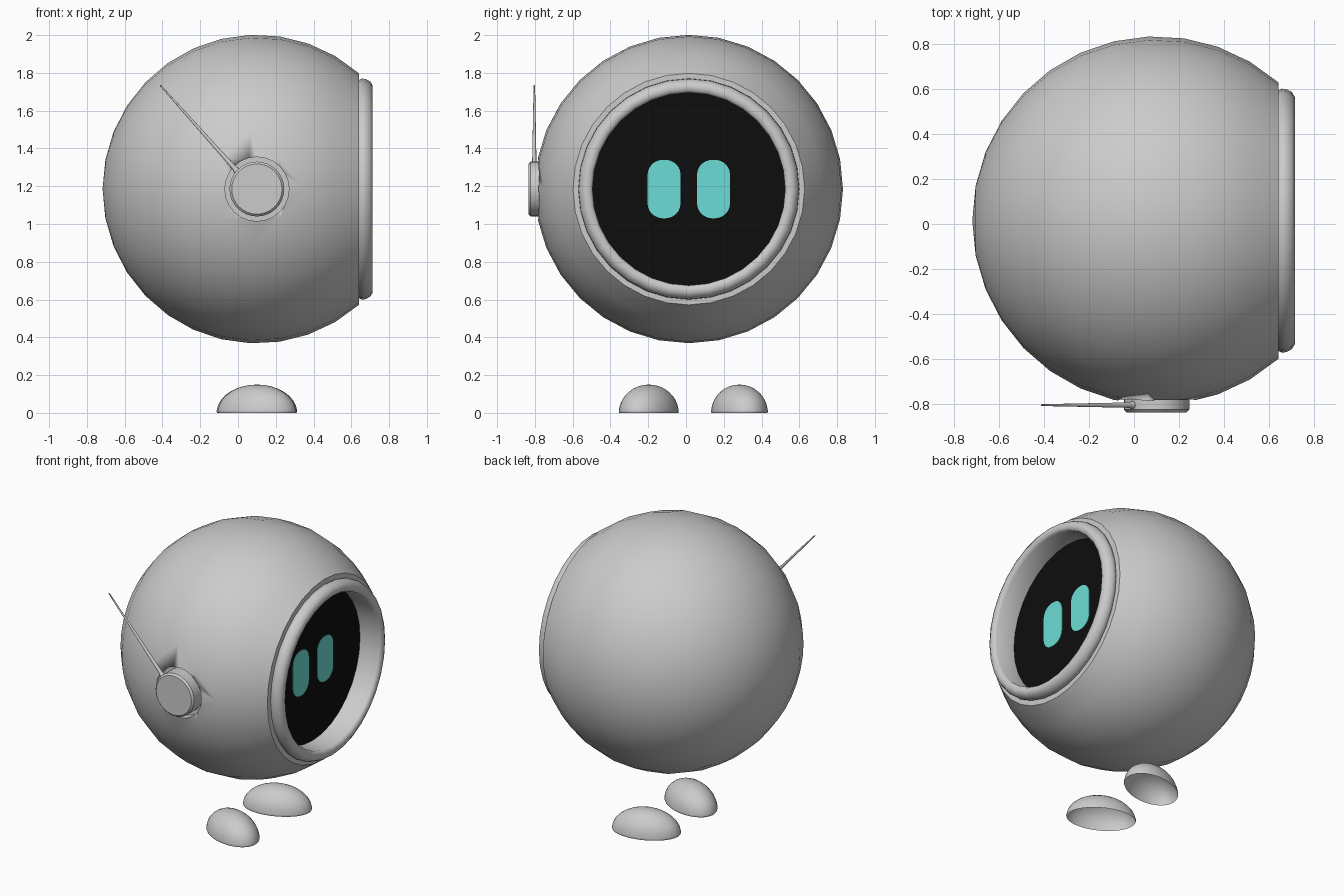
import bpy, bmesh, math
from mathutils import Vector, Matrix

if "Cube" in bpy.data.objects:
    bpy.data.objects.remove(bpy.data.objects["Cube"])

CX, CY, CZ, R = 0.10, 0.015, 1.185, 0.817


def material(name, rgb):
    m = bpy.data.materials.new(name)
    m.diffuse_color = (*rgb, 1)
    m.use_nodes = True
    m.node_tree.nodes["Principled BSDF"].inputs["Base Color"].default_value = m.diffuse_color
    return m


def make_object(name, bm, mat=None, angle=35):
    bmesh.ops.recalc_face_normals(bm, faces=bm.faces[:])
    me = bpy.data.meshes.new(name)
    bm.to_mesh(me)
    bm.free()
    ob = bpy.data.objects.new(name, me)
    bpy.context.collection.objects.link(ob)
    if mat:
        me.materials.append(mat)
    bpy.ops.object.select_all(action='DESELECT')
    ob.select_set(True)
    bpy.context.view_layer.objects.active = ob
    bpy.ops.object.shade_smooth_by_angle(angle=math.radians(angle))
    return ob


def lathe(name, profile, matrix, steps=32, mat=None, closed=False, angle=35):
    """Spin (radius, height) points about local z, then place with matrix."""
    bm = bmesh.new()
    vs = [bm.verts.new((r, 0, h)) for r, h in profile]
    pairs = list(zip(vs, vs[1:])) + ([(vs[-1], vs[0])] if closed else [])
    es = [bm.edges.new(p) for p in pairs]
    bmesh.ops.spin(bm, geom=vs + es, axis=(0, 0, 1), cent=(0, 0, 0),
                   angle=2 * math.pi, steps=steps, use_duplicate=False)
    bmesh.ops.remove_doubles(bm, verts=bm.verts[:], dist=1e-5)
    bm.transform(matrix)
    return make_object(name, bm, mat, angle)


def place(x, y, z, direction):
    return Matrix.Translation((x, y, z)) @ Vector(direction).to_track_quat('Z', 'Y').to_matrix().to_4x4()


black = material("screen_black", (0.004, 0.004, 0.004))
cyan = material("eye_cyan", (0.15, 0.72, 0.67))
to_face = place(CX, CY, CZ, (1, 0, 0))
to_ear = place(CX, CY, CZ, (0, -1, 0))

# Round body, open towards +x with a recess behind the screen
open_angle = math.acos(0.54 / R)
n = 12
body_profile = [(R * math.sin(t), R * math.cos(t)) for t in
                [math.pi + (open_angle - math.pi) * i / n for i in range(n + 1)]]
body_profile[0] = (0, -R)
body_profile += [(0.545, 0.54), (0.545, 0.44), (0, 0.44)]
body = lathe("body", body_profile, to_face)

# Socket cut for the ear
cutter = lathe("ear_socket_cutter", [(0, 0.74), (0.17, 0.74), (0.17, 0.95), (0, 0.95)], to_ear, 24)
cutter.hide_render = True
cutter.hide_set(True)
cut = body.modifiers.new("socket", 'BOOLEAN')
cut.operation = 'DIFFERENCE'
cut.solver = 'EXACT'
cut.object = cutter

# Rounded rim around the screen
lathe("face_rim", [(0.51, 0.43), (0.51, 0.595), (0.522, 0.61), (0.548, 0.613), (0.57, 0.60),
                   (0.583, 0.575), (0.585, 0.555), (0.575, 0.535), (0.55, 0.52), (0.55, 0.43)],
      to_face, closed=True, angle=50)

# Screen and eyes
lathe("screen", [(0, 0.453), (0.515, 0.453)], to_face, mat=black)
for side, name in ((-1, "eye_right"), (1, "eye_left")):
    bm = bmesh.new()
    ring = []
    for i in range(32):
        a = 2 * math.pi * (i + 0.5) / 32
        dz = 0.075 if math.sin(a) > 0 else -0.075
        ring.append(bm.verts.new((CX + 0.458, CY + side * 0.131 + 0.087 * math.copysign(abs(math.cos(a)) ** 0.9, math.cos(a)),
                                  CZ + dz + 0.08 * math.sin(a))))
    face = bm.faces.new(ring)
    out = bmesh.ops.extrude_face_region(bm, geom=[face])
    bmesh.ops.translate(bm, vec=(-0.004, 0, 0),
                        verts=[v for v in out["geom"] if isinstance(v, bmesh.types.BMVert)])
    make_object(name, bm, cyan)

# Ear disc
lathe("ear", [(0, 0.73), (0.145, 0.73), (0.145, 0.838), (0.133, 0.85), (0, 0.85)], to_ear, 32)

# Antenna with a wider foot
base, tip = Vector((0.0, -0.803, 1.275)), Vector((-0.412, -0.803, 1.735))
length = (tip - base).length
lathe("antenna", [(0, -0.02), (0.015, -0.015), (0.02, 0), (0.017, 0.015), (0.012, 0.03),
                  (0.004, length - 0.003), (0, length)], place(*base, tip - base), 12)

# Hollow half-dome feet, toes turned out
for name, y, turn in (("foot_right", -0.197, -25), ("foot_left", 0.283, 18)):
    m = (Matrix.Translation((CX, y, 0)) @ Matrix.Rotation(math.radians(turn), 4, 'Z')
         @ Matrix.Diagonal((0.22, 0.142, 0.15, 1)))
    dome = [(math.sin(t), math.cos(t)) for t in [math.pi / 2 * 0.94 * i / 8 for i in range(9)]]
    lathe(name, dome + [(1.0, 0.05), (0.985, 0.0)], m, 32, angle=80)
